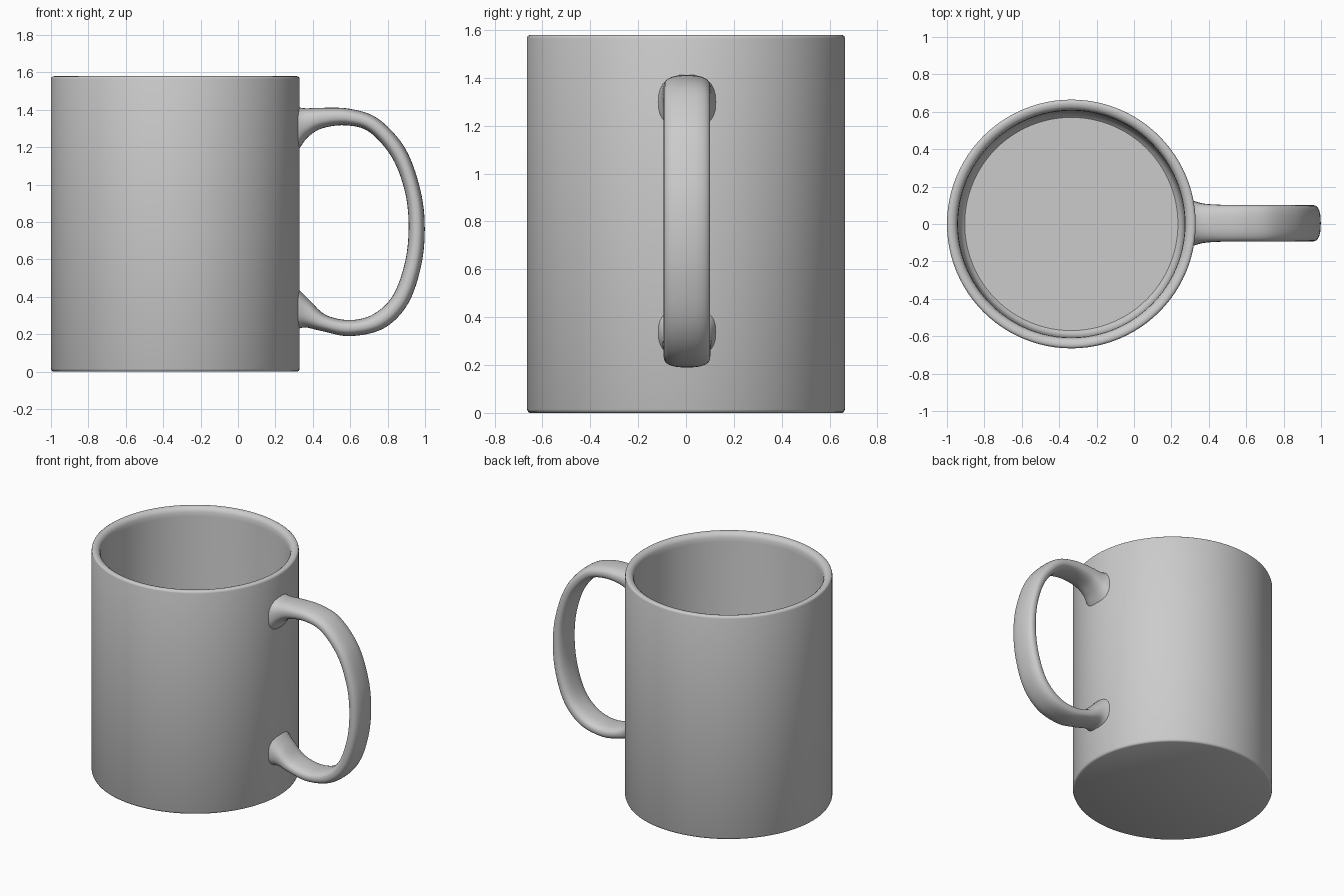
import bpy, bmesh, math
from mathutils import Vector
from mathutils.geometry import interpolate_bezier

if "Cube" in bpy.data.objects:
    bpy.data.objects.remove(bpy.data.objects["Cube"])

mat = bpy.data.materials.new("light grey ceramic")
mat.diffuse_color = (0.6, 0.6, 0.6, 1)
mat.use_nodes = True
mat.node_tree.nodes["Principled BSDF"].inputs["Base Color"].default_value = mat.diffuse_color
CX = -0.335  # mug axis


def finish(name, bm, angle):
    bmesh.ops.recalc_face_normals(bm, faces=bm.faces)
    me = bpy.data.meshes.new(name)
    bm.to_mesh(me)
    bm.free()
    ob = bpy.data.objects.new(name, me)
    bpy.context.collection.objects.link(ob)
    me.materials.append(mat)
    bpy.ops.object.select_all(action='DESELECT')
    ob.select_set(True)
    bpy.context.view_layer.objects.active = ob
    bpy.ops.object.shade_smooth_by_angle(angle=math.radians(angle))
    return ob


def skin(bm, rings):
    for a, b in zip(rings, rings[1:]):
        n = len(a)
        for i in range(n):
            bm.faces.new((a[i], a[(i + 1) % n], b[(i + 1) % n], b[i]))


# Body: lathed wall with rounded rim, closed floor
profile = [(0.652, 0.0), (0.660, 0.004), (0.665, 0.015), (0.665, 1.565),
           (0.662, 1.574), (0.655, 1.579), (0.643, 1.58), (0.628, 1.576),
           (0.616, 1.566), (0.609, 1.55), (0.606, 1.52), (0.600, 0.17),
           (0.596, 0.14), (0.586, 0.115), (0.570, 0.10)]
bm = bmesh.new()
N = 96
rings = [[bm.verts.new((CX + r * math.cos(2 * math.pi * i / N),
                        r * math.sin(2 * math.pi * i / N), z)) for i in range(N)]
         for r, z in profile]
skin(bm, rings)
bm.faces.new(rings[0])
bm.faces.new(rings[-1])
finish("mug_body", bm, 40)

# Handle: outer x, z, inner x, z, half width at stations along the loop
stations = [(0.285, 1.425, 0.285, 1.15, 0.135), (0.325, 1.414, 0.325, 1.19, 0.118),
            (0.365, 1.408, 0.375, 1.255, 0.105), (0.45, 1.411, 0.45, 1.301, 0.099),
            (0.60, 1.405, 0.575, 1.317, 0.097), (0.75, 1.352, 0.70, 1.283, 0.097),
            (0.89, 1.20, 0.82, 1.15, 0.097), (0.968, 1.00, 0.888, 0.98, 0.097),
            (0.998, 0.80, 0.912, 0.80, 0.097), (0.982, 0.58, 0.896, 0.60, 0.097),
            (0.91, 0.365, 0.83, 0.41, 0.097), (0.78, 0.232, 0.725, 0.308, 0.097),
            (0.60, 0.19, 0.60, 0.276, 0.097), (0.45, 0.217, 0.47, 0.303, 0.099),
            (0.365, 0.236, 0.385, 0.38, 0.105), (0.325, 0.230, 0.325, 0.44, 0.118),
            (0.285, 0.215, 0.285, 0.48, 0.135)]


def smooth(vals, steps=6):
    """Catmull-Rom interpolation of a list of number tuples."""
    out = []
    n = len(vals)
    for k in range(n - 1):
        p = [vals[max(0, min(n - 1, k + d))] for d in (-1, 0, 1, 2)]
        for s in range(steps):
            t = s / steps
            out.append([0.5 * (2 * b + (c - a) * t + (2 * a - 5 * b + 4 * c - d) * t * t
                               + (3 * b - a - 3 * c + d) * t ** 3) for a, b, c, d in zip(*p)])
    out.append(vals[-1])
    return out


def power(v, e):
    return math.copysign(abs(v) ** e, v)


bm = bmesh.new()
M = 32
rings = []
for ox, oz, ix, iz, w in smooth(stations):
    o, i = Vector((ox, 0, oz)), Vector((ix, 0, iz))
    mid, half = (o + i) / 2, (o - i) / 2
    ring = []
    for k in range(M):
        a = 2 * math.pi * k / M
        p = mid + half * power(math.cos(a), 0.8)
        p.y = 0.004 + w * power(math.sin(a), 0.8)
        ring.append(bm.verts.new(p))
    rings.append(ring)
skin(bm, rings)
bm.faces.new(rings[0])
bm.faces.new(rings[-1])
finish("mug_handle", bm, 60)
